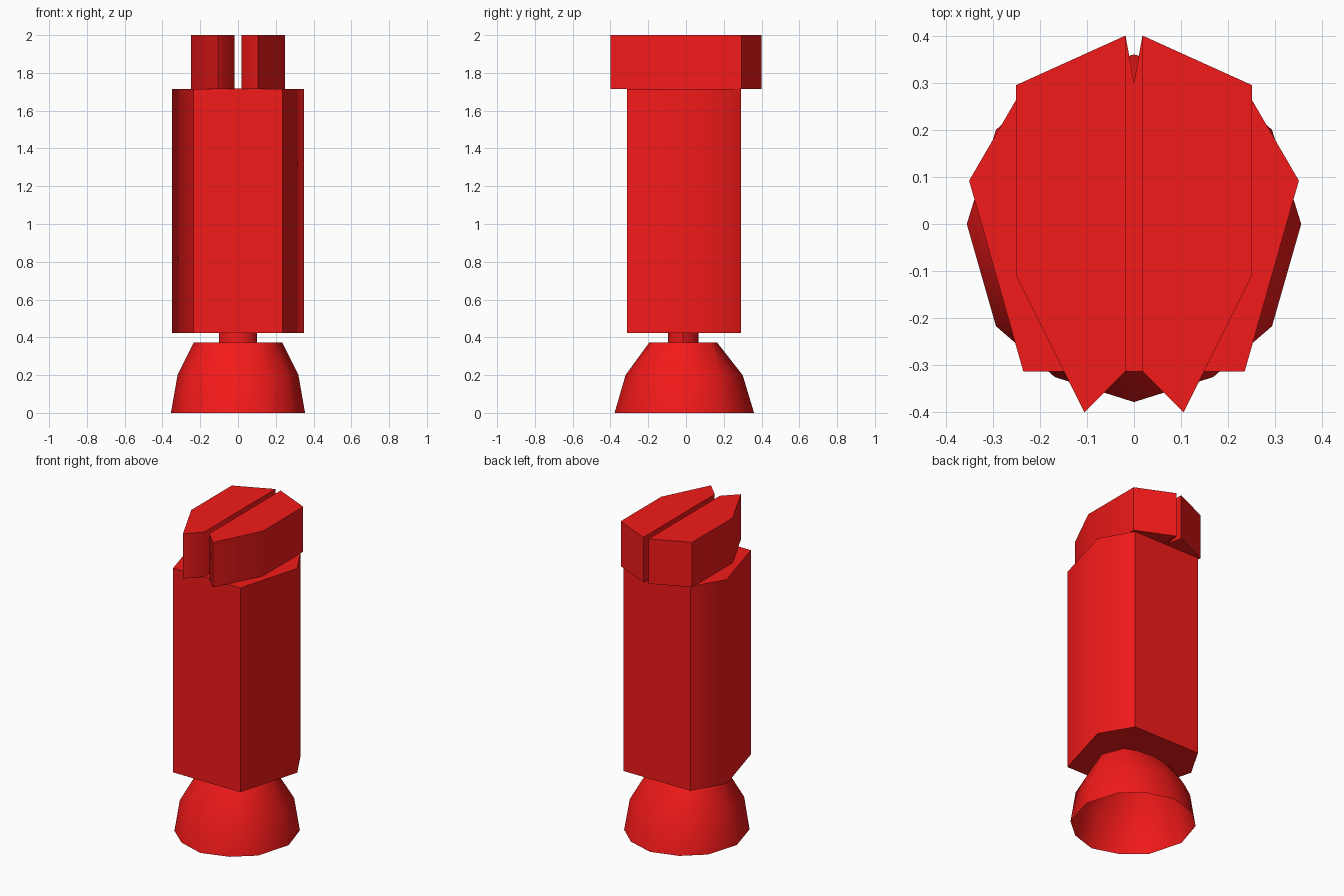
import bpy, bmesh, math

if "Cube" in bpy.data.objects:
    bpy.data.objects.remove(bpy.data.objects["Cube"])

red = bpy.data.materials.new("red")
red.diffuse_color = (0.9, 0.01, 0.01, 1)
red.use_nodes = True
red.node_tree.nodes["Principled BSDF"].inputs["Base Color"].default_value = red.diffuse_color


def mirrored(half):
    """Close a right-hand half outline (front to back) across x = 0."""
    return half + [(-x, y) for x, y in reversed(half) if abs(x) > 1e-6]


def loft(name, rings, bottom=True, top=True, angle=50):
    """Skin a stack of (z, outline) rings, outlines counter-clockwise."""
    bm = bmesh.new()
    loops = [[bm.verts.new((x, y, z)) for x, y in pts] for z, pts in rings]
    n = len(loops[0])
    for a, b in zip(loops, loops[1:]):
        for i in range(n):
            j = (i + 1) % n
            bm.faces.new((a[i], a[j], b[j], b[i]))
    if bottom:
        bm.faces.new(loops[0][::-1])
    if top:
        bm.faces.new(loops[-1])
    mesh = bpy.data.meshes.new(name)
    bm.normal_update()
    bm.to_mesh(mesh)
    bm.free()
    mesh.materials.append(red)
    mesh.shade_smooth()
    mesh.set_sharp_from_angle(angle=math.radians(angle))
    obj = bpy.data.objects.new(name, mesh)
    bpy.context.collection.objects.link(obj)
    return obj


# Flared base, hollow from below
base = [(0, -0.378), (0.168, -0.325), (0.293, -0.217), (0.355, 0),
        (0.293, 0.2), (0.168, 0.31), (0, 0.36)]
middle = [(0, -0.32), (0.15, -0.285), (0.26, -0.21), (0.32, 0),
          (0.26, 0.19), (0.15, 0.265), (0, 0.30)]
crown = [(0, -0.195), (0.1, -0.185), (0.18, -0.15), (0.235, -0.01),
         (0.18, 0.125), (0.1, 0.155), (0, 0.165)]
loft("flared_base", [(0, mirrored(base)), (0.2, mirrored(middle)),
                     (0.372, mirrored(crown))], bottom=False, angle=45)

# Short neck
neck = [(0.1 * math.cos(i * math.pi / 4), -0.015 + 0.08 * math.sin(i * math.pi / 4))
        for i in range(8)]
loft("neck", [(0.36, neck), (0.43, neck)])

# Six-sided body
body = mirrored([(0.235, -0.313), (0.35, 0.092), (0.235, 0.29)])
loft("body", [(0.422, body), (1.714, body)])

# Head halves either side of a narrow slot
half = [(0.018, -0.313), (0.105, -0.4), (0.25, -0.11), (0.25, 0.295), (0.018, 0.4)]
for side, outline in (("right", half), ("left", [(-x, y) for x, y in half[::-1]])):
    loft("head_" + side, [(1.716, outline), (2.0, outline)])

# Slot floor with a notch at the back
floor = [(-0.018, -0.313), (0.018, -0.313), (0.018, 0.4), (0, 0.3), (-0.018, 0.4)]
loft("slot_floor", [(1.714, floor), (1.718, floor)])
